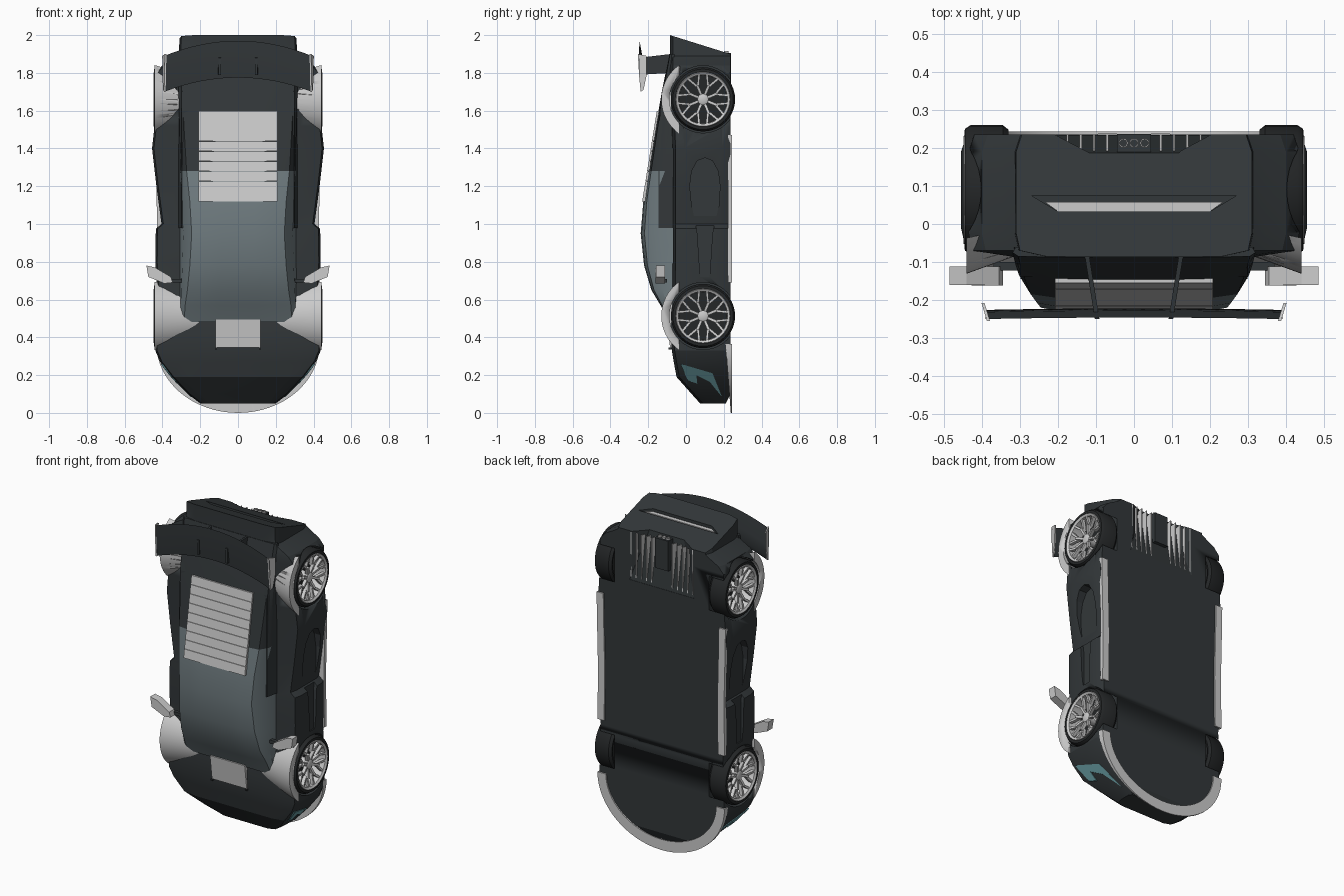
import bpy, bmesh, math
from mathutils import Vector

if "Cube" in bpy.data.objects:
    bpy.data.objects.remove(bpy.data.objects["Cube"])


def material(name, rgb):
    m = bpy.data.materials.new(name)
    m.diffuse_color = (*rgb, 1)
    m.use_nodes = True
    m.node_tree.nodes["Principled BSDF"].inputs["Base Color"].default_value = m.diffuse_color
    return m


DARK = material("dark_paint", (0.032, 0.038, 0.041))
GLASS = material("tinted_glass", (0.16, 0.2, 0.215))
RUBBER = material("rubber", (0.018, 0.02, 0.021))
TEAL = material("lamp_teal", (0.15, 0.36, 0.39))


def loft(name, rings, mat=None, mirror=False, loop=False, smooth=None):
    """Skin a list of equal-length rings; cap the ends unless looped."""
    bm = bmesh.new()
    vs = [[bm.verts.new(p) for p in r] for r in rings]
    n, k = len(vs), len(vs[0])
    for i in range(n if loop else n - 1):
        a, b = vs[i], vs[(i + 1) % n]
        for j in range(k):
            bm.faces.new((a[j], a[(j + 1) % k], b[(j + 1) % k], b[j]))
    if not loop:
        bm.faces.new(vs[0])
        bm.faces.new(vs[-1])
    bmesh.ops.recalc_face_normals(bm, faces=bm.faces[:])
    me = bpy.data.meshes.new(name)
    bm.to_mesh(me)
    bm.free()
    ob = bpy.data.objects.new(name, me)
    bpy.context.collection.objects.link(ob)
    if mat:
        me.materials.append(mat)
    if smooth:
        me.shade_smooth()
        me.set_sharp_from_angle(angle=math.radians(smooth))
    if mirror:
        ob.modifiers.new("mirror", 'MIRROR')
    return ob


def box(name, x, y, z, mat=None, mirror=False):
    return loft(name, [[(x[0], y[0], k), (x[1], y[0], k), (x[1], y[1], k), (x[0], y[1], k)] for k in z], mat, mirror)


def plate(name, yz, x0, x1, mat=None, mirror=True):
    """Side-view outline; x0/x1 are functions of (y, z)."""
    return loft(name, [[(f(y, z), y, z) for y, z in yz] for f in (x0, x1)], mat, mirror)


def lathe(name, profile, zc, mat=None, loop=True, seg=40, mirror=True):
    """Spin an (x, radius) profile about a wheel axle."""
    rings = [[(x, 0.09 + r * math.cos(t), zc + r * math.sin(t))
              for t in (2 * math.pi * i / seg for i in range(seg))] for x, r in profile]
    return loft(name, rings, mat, mirror, loop, 35)


def sym(half):
    return half + [(-x, y, z) for x, y, z in reversed(half)]


def cut(ob, cutters):
    for c in cutters:
        c.hide_render = True
        m = ob.modifiers.new("cut", 'BOOLEAN')
        m.object, m.solver = c, 'EXACT'
    dg = bpy.context.evaluated_depsgraph_get()
    me = bpy.data.meshes.new_from_object(ob.evaluated_get(dg))
    ob.modifiers.clear()
    ob.data = me


# Lower body: stations of (z, half width, top y)
BODY = [(.05, .20, .075), (.10, .265, .03), (.19, .35, -.05), (.27, .412, -.065), (.33, .438, -.075),
        (.42, .437, -.08), (.66, .43, -.072), (.8, .438, -.07), (.975, .435, -.07), (1.0, .405, -.07),
        (1.2, .432, -.07), (1.4, .455, -.07), (1.52, .442, -.075), (1.8, .435, -.085),
        (1.84, .40, -.085), (1.87, .345, -.085), (1.89, .313, -.085), (2.0, .31, -.085)]


def body_ring(z, w, t):
    b = .21 if z < .06 else .235
    pts = [(.75 * w, t), (w - .01, t + .015), (w, t + .06), (w, .19), (w - .015, b)]
    return sym([(x, y, 1.9 + .1 * (.235 - y) / .32 if z == 2.0 else z) for x, y in pts])


def body_w(z):
    for (z0, w0, _), (z1, w1, _) in zip(BODY, BODY[1:]):
        if z0 <= z <= z1:
            return w0 + (w1 - w0) * (z - z0) / (z1 - z0)


body = loft("lower_body", [body_ring(*s) for s in BODY], DARK, smooth=20)

# Cutters: wheel wells, side scoops, diffuser channel, tail slot
WHEELS = {"front": .513, "rear": 1.66}
wells = [lathe(n + "_well_cutter", [(.322, .178), (.6, .178)], z, loop=False) for n, z in WHEELS.items()]
scoop_yz = [(.075, .72), (.125, .72), (.14, .95), (.175, 1.1), (.18, 1.2), (.17, 1.28), (.14, 1.335), (.1, 1.35),
            (.06, 1.335), (.03, 1.28), (.02, 1.2), (.03, 1.1), (.06, .95)]
scoop = plate("scoop_cutter", scoop_yz, lambda y, z: .428 - .05 * (z - .7), lambda y, z: .6)
diffuser = loft("diffuser_cutter", [[(-.25, .26, 1.6), (.25, .26, 1.6), (.22, .233, 1.6), (-.22, .233, 1.6)],
                                    [(-.25, .26, 2.0), (.25, .26, 2.0), (.09, .175, 2.0), (-.09, .175, 2.0)]])
slot = loft("slot_cutter", [[(-.27, .075, z), (.27, .075, z), (.2, .033, z), (-.2, .033, z)] for z in (1.925, 2.1)])
cut(body, wells + [scoop, diffuser, slot])

# Flared arches over the wheels
for n, (xi, zc) in {"front": (.2, .513), "rear": (.3, 1.66)}.items():
    rings = []
    for x, r in ((xi, .17), (.441, .221)):
        rings.append([(x, .09 - r * math.sin(t), zc + r * math.cos(t))
                      for t in (math.radians(35 + 110 * i / 20) for i in range(21))])
    arch = loft(n + "_arch", rings, None, True, smooth=30)
    cut(arch, wells)
for c in wells + [scoop, diffuser, slot]:
    bpy.data.objects.remove(c)

# Cabin: stations of (z, top y, top half width, bottom half width)
CABIN = [(.48, -.088, .285, .30), (.57, -.135, .28, .305), (.65, -.183, .268, .31), (.78, -.222, .255, .31),
         (.95, -.24, .245, .31), (1.12, -.226, .255, .31), (1.28, -.2, .272, .31),
         (1.5, -.163, .285, .31), (1.7, -.128, .295, .31), (1.9, -.088, .305, .31)]


def cabin_ring(z, t, wt, wb):
    s = (-.06 - t) / .18
    return sym([(wt * .35, t, z), (wt * .7, t + .005 * s, z), (wt, t + .02 * s, z),
                ((wt + wb) / 2 + .012, t + .085 * s, z), (wb, -.06, z)])


loft("windscreen_and_windows", [cabin_ring(*s) for s in CABIN[:7]], GLASS, smooth=30)
loft("rear_roof", [cabin_ring(*s) for s in CABIN[6:]], DARK, smooth=30)
loft("rear_shoulder", [[(.22, t, z), (.298, t, z), (.316, -.06, z), (.22, -.06, z)]
                       for z, t in ((.98, -.145), (1.37, -.145), (1.6, -.138), (1.9, -.085))], DARK, True)

# Engine cover slats
for i in range(9):
    z0, z1 = 1.12 + i * .0533, 1.12 + (i + 1) * .0533 - .002
    y0, y1 = -.232 + (z0 - 1.12) * .162, -.228 + (z1 - 1.12) * .162
    loft(f"engine_slat_{i}", [[(x, y0, z0), (x, y1 - .004, z1), (x, y1 + .02, z1), (x, y0 + .02, z0)]
                              for x in (-.208, .208)])

# Bonnet vent and its side rails
loft("bonnet_vent", [[(x, -.084, .345), (x, -.104, .495), (x, -.07, .495), (x, -.07, .345)] for x in (-.118, .118)])
box("bonnet_rail", (.112, .122), (-.092, -.07), (.335, .345), DARK, True)

# Front splitter: wedge-shaped elliptical lip
rings = []
for i in range(33):
    t = math.pi * i / 32
    c, s = math.cos(t), math.sin(t)
    zo, zi = .365 - .365 * s, .365 - .30 * s
    top = .21 + .027 * s
    rings.append([(.432 * c, top, zo), (.432 * c, .243, zo), (.375 * c, .243, zi), (.375 * c, top, zi)])
loft("front_splitter", rings, smooth=30)

# Side skirts
loft("side_skirt", [[(x - .045, .222, z), (x, .222, z), (x, .243, z), (x - .045, .243, z)]
                    for z, x in ((.69, .432), (1.0, .428), (1.3, .435), (1.47, .438))], None, True)

# Headlights
lamp = [(-.03, .26), (.14, .21), (.19, .085), (.125, .165), (.055, .20), (.06, .155), (.01, .17)]
plate("headlight", lamp, lambda y, z: body_w(z) - .02, lambda y, z: body_w(z) + .006, TEAL)

# Door mirrors
mirror_xz = [(.485, .78), (.475, .72), (.39, .685), (.345, .69), (.355, .72), (.44, .77)]
loft("door_mirror", [[(x, -.162 if x < .42 or y > -.13 else -.16, z) if y < -.13 else (x, y, z)
                      for x, z in mirror_xz] for y in (-.162, -.112)], None, True)
box("mirror_stem", (.29, .37), (-.122, -.1), (.69, .71), DARK, True)

# Rear wing: arched aerofoil, end plates and struts
rings = []
for i in range(17):
    x = -.39 + .78 * i / 16
    q = (x / .39) ** 2
    hi, lo, y = 1.97 - .08 * q, 1.775 - .075 * q, -.236 - .004 * q
    rings.append([(x, y - .010, hi), (x, y - .008, (hi + lo) / 2), (x, y + .002, lo),
                  (x, y + .014, lo + .03), (x, y + .008, (hi + lo) / 2)])
loft("rear_wing", rings, DARK, smooth=30)
end_yz = [(-.255, 1.9), (-.208, 1.89), (-.21, 1.78), (-.225, 1.71), (-.24, 1.7), (-.248, 1.78)]
plate("wing_end_plate", end_yz, lambda y, z: .402 + (y + .205) * .3, lambda y, z: .394 + (y + .205) * .3)
plate("wing_strut", [(-.25, 1.88), (-.08, 1.9), (-.08, 1.8), (-.25, 1.79)],
      lambda y, z: .115 + (y + .1) * .16, lambda y, z: .127 + (y + .1) * .16, DARK)

# Tail light strip, exhaust and diffuser fins
loft("tail_light_strip", [[(-.235, .058, z), (.235, .058, z), (.2, .033, z), (-.2, .033, z)] for z in (1.915, 1.945)])
box("exhaust_box", (-.045, .045), (.185, .237), (1.72, 1.905), DARK)
for i in (-1, 0, 1):
    rings = [[(i * .028 + r * math.cos(a), .213 + r * math.sin(a), z) for a in (k * math.pi / 8 for k in range(16))]
             for z, r in ((1.89, .012), (1.915, .012), (1.915, .009), (1.895, .009))]
    loft(f"exhaust_pipe_{i + 1}", rings, smooth=30)
for i, x in enumerate((.07, .105, .14, .175, .21)):
    top = .195 + max(0, x - .09) * .25
    plate(f"diffuser_fin_{i}", [(.234, 1.62), (top - .01, 1.885), (.236, 1.895)],
          lambda y, z: x - .003, lambda y, z: x + .003)

# Wheels: tyre, rim, hub, brake disc and forked spokes
TYRE = [(.335, .143), (.33, .158), (.345, .17), (.43, .17), (.445, .16), (.446, .145)]
RIM = [(.36, .143), (.44, .146), (.448, .142), (.44, .130), (.36, .128)]
for n, zc in WHEELS.items():
    lathe(n + "_tyre", TYRE, zc, RUBBER)
    lathe(n + "_rim", RIM, zc)
    lathe(n + "_hub", [(.36, .03), (.425, .03), (.43, .022)], zc, loop=False, seg=16)
    lathe(n + "_brake_disc", [(.345, .142), (.365, .142)], zc, RUBBER, loop=False)

    def spoke(name, r0, a0, r1, a1, w):
        p, q = [Vector((0, r * math.cos(a), r * math.sin(a))) for r, a in ((r0, a0), (r1, a1))]
        d = (q - p).normalized()
        side = Vector((0, -d.z, d.y)) * w
        c = Vector((0, .09, zc))
        loft(name, [[c + e + s * side + Vector((x, 0, 0)) for s, x in
                     ((-1, h - .02), (1, h - .02), (1, h), (-1, h))] for e, h in ((p, .424), (q, .44))], None, True)

    for i in range(8):
        a = 2 * math.pi * (i + .5) / 8
        spoke(f"{n}_spoke_{i}", .02, a, .08, a, .007)
        for s in (-1, 1):
            spoke(f"{n}_spoke_fork_{i}_{'a' if s < 0 else 'b'}", .07, a, .135, a + s * .24, .006)
